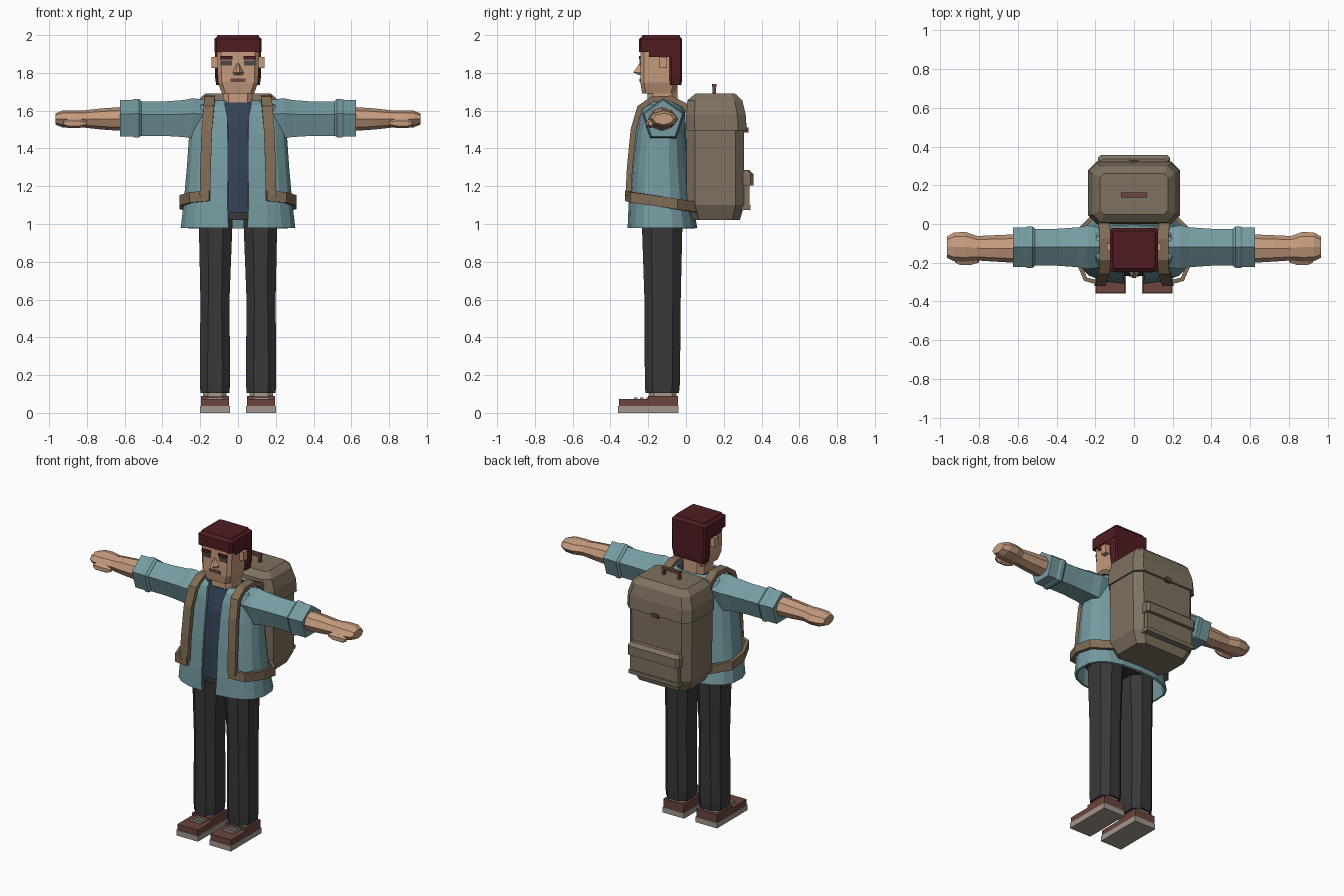
import bpy, bmesh, math
from mathutils import Vector

cube = bpy.data.objects.get("Cube")
if cube:
    bpy.data.objects.remove(cube, do_unlink=True)


def material(name, r, g, b):
    m = bpy.data.materials.new(name)
    m.use_nodes = True
    m.diffuse_color = (r, g, b, 1)
    m.node_tree.nodes["Principled BSDF"].inputs["Base Color"].default_value = (r, g, b, 1)
    return m


TEAL = material("teal_cloth", .18, .33, .36)
SKIN = material("skin", .56, .33, .21)
HAIR = material("dark_red_hair", .08, .012, .016)
BLACK = material("charcoal_cloth", .04, .04, .04)
PACK = material("olive_canvas", .21, .165, .115)
STRAP = material("brown_strap", .22, .15, .09)
NAVY = material("navy_cloth", .035, .055, .095)
LEATHER = material("red_brown_leather", .15, .06, .045)
SOLE = material("pale_rubber", .36, .31, .27)
EYE = material("grey_eye", .07, .07, .07)


def finish(name, bm, mat, mirror=False, thick=0, offset=-1):
    bmesh.ops.recalc_face_normals(bm, faces=bm.faces)
    me = bpy.data.meshes.new(name)
    bm.to_mesh(me)
    bm.free()
    me.materials.append(mat)
    ob = bpy.data.objects.new(name, me)
    bpy.context.collection.objects.link(ob)
    if thick:
        mod = ob.modifiers.new("thickness", "SOLIDIFY")
        mod.thickness, mod.offset = thick, offset
    if mirror:
        ob.modifiers.new("mirror", "MIRROR")
    return ob


def loft(name, rings, mat, closed=True, caps=True, **kw):
    """Skin a row of cross-sections that have equal point counts."""
    bm = bmesh.new()
    rows = [[bm.verts.new(p) for p in ring] for ring in rings]
    n = len(rows[0])
    for a, b in zip(rows, rows[1:]):
        for i in range(n if closed else n - 1):
            j = (i + 1) % n
            bm.faces.new((a[i], a[j], b[j], b[i]))
    if caps and closed:
        bm.faces.new(rows[0])
        bm.faces.new(rows[-1])
    return finish(name, bm, mat, **kw)


def block(z, hx, y0, y1, c=.03, cx=0):
    """Horizontal rectangle with cut corners."""
    cy, hy = (y0 + y1) / 2, (y1 - y0) / 2
    half = [(hx, hy - c), (hx - c, hy), (c - hx, hy), (-hx, hy - c)]
    return [Vector((cx + x, cy + y, z)) for x, y in half + [(-x, -y) for x, y in half]]


def oval(z, hx, y0, y1, n=14, gap=0, power=.78):
    """Boxy horizontal oval; a gap leaves it open at the front."""
    pts = []
    for i in range(n + 1 if gap else n):
        a = gap + (math.tau - 2 * gap) * i / n
        s, c = math.sin(a), -math.cos(a)
        x = math.copysign(abs(s) ** power, s) * hx
        y = math.copysign(abs(c) ** power, c) * (y1 - y0) / 2
        pts.append(Vector((x, (y0 + y1) / 2 + y, z)))
    return pts


def across(x, cy, cz, ry, rz, n):
    """Polygon section facing sideways, one corner up."""
    return [Vector((x, cy + ry * math.sin(math.tau * i / n),
                    cz + rz * math.cos(math.tau * i / n))) for i in range(n)]


def box(name, x, y, z, mat, mirror=False):
    ring = [(x[0], y[0]), (x[1], y[0]), (x[1], y[1]), (x[0], y[1])]
    return loft(name, [[(a, b, h) for a, b in ring] for h in z], mat, mirror=mirror)


def ribbon(name, path, half_width, mat, thick):
    w = Vector(half_width)
    return loft(name, [[Vector(p) - w, Vector(p) + w] for p in path], mat,
                closed=False, mirror=True, thick=thick, offset=0)


# Shoes
box("shoe_sole", (.042, .2), (-.36, -.04), (0, .036), SOLE, True)
box("shoe_toe", (.047, .197), (-.355, -.19), (.036, .073), LEATHER, True)
box("shoe_heel", (.047, .197), (-.2, -.043), (.036, .09), LEATHER, True)
for i in range(3):
    y = -.275 + i * .032
    box("shoe_lace", (.08, .165), (y, y + .018), (.07, .082), SOLE, True)
loft("sock", [block(z, .062, -.195, -.05, .025, .122) for z in (.085, .13)], SOLE, mirror=True)

# Trousers
loft("trouser_leg", [block(.105, .077, -.215, -.037, .04, .122),
                     block(.16, .08, -.218, -.032, .04, .122),
                     block(.6, .077, -.22, -.028, .042, .122),
                     block(1.04, .09, -.235, -.018, .05, .118)], BLACK, mirror=True)
loft("trouser_hips", [oval(z, .2, -.255, -.015) for z in (1.02, 1.08)], BLACK)

# Shirt
loft("shirt", [oval(1.06, .23, -.272, -.01), oval(1.3, .235, -.268, -.015),
               oval(1.5, .22, -.25, -.02), oval(1.6, .17, -.225, -.025),
               oval(1.642, .1, -.215, -.035)], NAVY)

# Open jacket
sections = [(.98, .305, -.31, .06, .1), (1.1, .29, -.305, .035, .12),
            (1.3, .272, -.29, .015, .125), (1.47, .26, -.268, 0, .135),
            (1.57, .25, -.25, -.002, .15), (1.63, .205, -.23, -.012, .25),
            (1.655, .125, -.21, -.025, .5)]
loft("jacket", [oval(z, hx, y0, y1, 18, gap) for z, hx, y0, y1, gap in sections],
     TEAL, closed=False, thick=.014)
sleeve = [(.15, .105), (.24, .118), (.29, .108), (.4, .1), (.53, .1)]
loft("jacket_sleeve", [across(x, -.12, 1.548, r, r, 5) for x, r in sleeve], TEAL, mirror=True)
cuff = [(.51, .1), (.525, .113), (.55, .113), (.56, .106), (.625, .106)]
loft("sleeve_cuff", [across(x, -.12, 1.55, r, r, 5) for x, r in cuff], TEAL, mirror=True)

# Arms and hands
arm = [(.6, -.127, .074, .064), (.72, -.126, .068, .056), (.81, -.125, .063, .046),
       (.87, -.118, .077, .046), (.93, -.118, .074, .044), (.965, -.12, .055, .03)]
loft("arm_and_hand", [across(x, y, 1.556, ry, rz, 8) for x, y, ry, rz in arm], SKIN, mirror=True)
thumb = [(.8, .012), (.84, .026), (.9, .026), (.925, .012)]
loft("thumb", [across(x, -.188, 1.533, r, r, 6) for x, r in thumb], SKIN, mirror=True)

# Head
loft("neck", [block(z, .08, -.205, -.045) for z in (1.6, 1.74)], SKIN)
loft("head", [block(1.69, .085, -.232, -.06, .02), block(1.75, .106, -.242, -.045, .02),
              block(1.93, .112, -.242, -.035, .02)], SKIN)
box("ear", (.1, .14), (-.14, -.1), (1.825, 1.885), SKIN, True)
loft("nose", [[(-w, -.235, z), (w, -.235, z), (w * .3, y, z), (-w * .3, y, z)]
              for z, w, y in ((1.79, .032, -.255), (1.803, .032, -.28), (1.85, .01, -.245))], SKIN)
box("eye", (.032, .09), (-.247, -.24), (1.84, 1.865), EYE, True)
box("eyebrow", (.03, .092), (-.25, -.24), (1.872, 1.89), HAIR, True)
box("mouth", (-.04, .04), (-.247, -.24), (1.752, 1.77), LEATHER)

# Hair
loft("hair_top", [block(1.91, .125, -.248, -.02, .01), block(1.98, .125, -.248, -.02, .01),
                  block(1.99, .112, -.235, -.03, .01), block(2, .108, -.23, -.035, .01)], HAIR)
box("hair_side", (.1, .122), (-.195, -.07), (1.885, 1.93), HAIR, True)
loft("hair_back", [block(1.735, .115, -.085, -.024, .01), block(1.78, .122, -.087, -.02, .01),
                   block(1.93, .122, -.087, -.02, .01)], HAIR)

# Backpack
loft("pack_body", [block(1.02, .185, .03, .285, .04), block(1.1, .225, .003, .308, .045),
                   block(1.51, .228, .003, .308, .045)], PACK)
loft("pack_lid", [block(1.495, .238, 0, .322, .045), block(1.58, .236, 0, .316, .045),
                  block(1.655, .212, .008, .298, .04), block(1.69, .175, .05, .26, .02)], PACK)
box("pack_pocket", (-.175, .175), (.28, .335), (1.08, 1.25), PACK)
loft("pocket_flap", [block(1.205, .187, .27, .357, .015), block(1.265, .187, .27, .357, .015),
                     block(1.285, .175, .27, .335, .015)], PACK)
box("pocket_trim", (-.182, .182), (.27, .342), (1.075, 1.1), PACK)
box("lid_buckle", (-.022, .022), (.3, .33), (1.485, 1.51), LEATHER)

# Carry handle
box("handle_post", (.05, .066), (.14, .16), (1.68, 1.735), LEATHER, True)
box("handle_grip", (-.066, .066), (.138, .162), (1.725, 1.742), LEATHER)

# Shoulder straps
ribbon("shoulder_strap", [(.16, .03, 1.56), (.155, -.01, 1.63), (.15, -.08, 1.665),
                          (.15, -.18, 1.66), (.155, -.245, 1.615), (.165, -.278, 1.5),
                          (.172, -.298, 1.3), (.175, -.305, 1.15)], (.028, 0, 0), STRAP, .03)
ribbon("side_strap", [(.15, -.312, 1.15), (.25, -.285, 1.14), (.3, -.17, 1.125),
                      (.298, -.05, 1.105), (.2, .05, 1.09)], (0, 0, .028), STRAP, .022)
